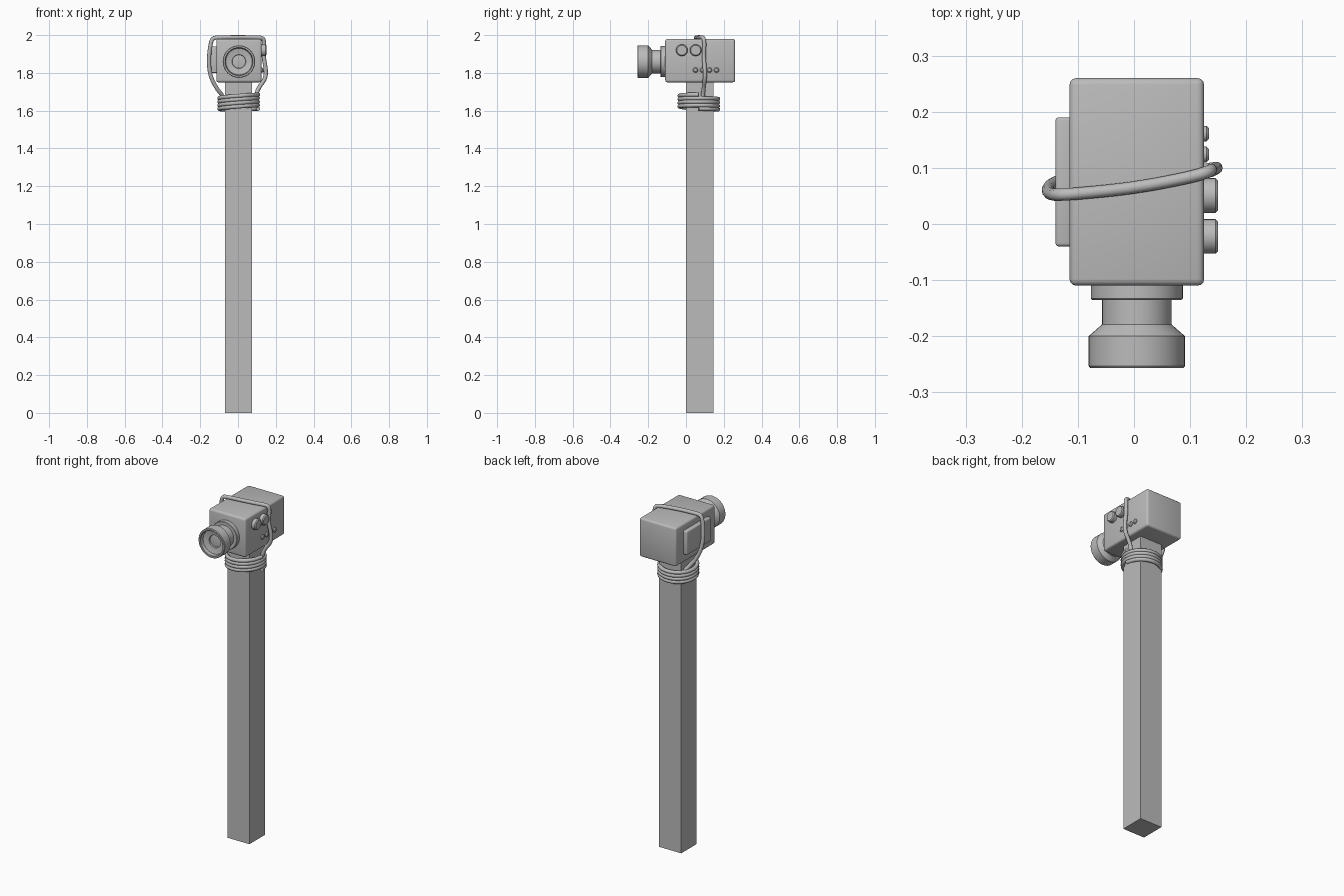
import bpy, bmesh, math
from mathutils import Vector, Matrix

cube = bpy.data.objects.get("Cube")
if cube:
    bpy.data.objects.remove(cube, do_unlink=True)

grey = bpy.data.materials.new("plain grey")
grey.use_nodes = True
grey.diffuse_color = (0.5, 0.5, 0.5, 1)
grey.node_tree.nodes["Principled BSDF"].inputs["Base Color"].default_value = (0.5, 0.5, 0.5, 1)


def finish(name, bm, smooth=True):
    mesh = bpy.data.meshes.new(name)
    bmesh.ops.recalc_face_normals(bm, faces=bm.faces)
    bm.to_mesh(mesh)
    bm.free()
    mesh.materials.append(grey)
    ob = bpy.data.objects.new(name, mesh)
    bpy.context.collection.objects.link(ob)
    if smooth:
        bpy.ops.object.select_all(action="DESELECT")
        bpy.context.view_layer.objects.active = ob
        ob.select_set(True)
        bpy.ops.object.shade_smooth_by_angle(angle=math.radians(35))
    return ob


def box(name, low, high, bevel=0):
    low, high = Vector(low), Vector(high)
    bm = bmesh.new()
    bmesh.ops.create_cube(bm, size=1)
    bmesh.ops.scale(bm, vec=high - low, verts=bm.verts)
    bmesh.ops.translate(bm, vec=(low + high) / 2, verts=bm.verts)
    if bevel:
        bmesh.ops.bevel(bm, geom=bm.edges[:], offset=bevel, segments=3,
                        profile=0.5, affect="EDGES")
    finish(name, bm, bevel > 0)


def lathe(name, profile, origin, direction, steps=40):
    # Profile holds (radius, distance along the direction)
    bm = bmesh.new()
    verts = [bm.verts.new((r, 0, h)) for r, h in profile]
    edges = [bm.edges.new(pair) for pair in zip(verts, verts[1:])]
    bmesh.ops.spin(bm, geom=verts + edges, cent=(0, 0, 0), axis=(0, 0, 1),
                   angle=math.tau, steps=steps)
    bmesh.ops.remove_doubles(bm, verts=bm.verts, dist=1e-5)
    turn = Vector(direction).to_track_quat("Z", "Y").to_matrix().to_4x4()
    bm.transform(Matrix.Translation(origin) @ turn)
    finish(name, bm)


def rope(name, points, radius=0.011):
    curve = bpy.data.curves.new(name, "CURVE")
    curve.dimensions = "3D"
    curve.bevel_depth = radius
    curve.bevel_resolution = 3
    curve.resolution_u = 6
    curve.use_fill_caps = True
    spline = curve.splines.new("NURBS")
    spline.points.add(len(points) - 1)
    for p, co in zip(spline.points, points):
        p.co = (*co, 1)
    spline.order_u = 3
    spline.use_endpoint_u = True
    curve.materials.append(grey)
    ob = bpy.data.objects.new(name, curve)
    bpy.context.collection.objects.link(ob)


# Post and camera housing
box("post", (-0.07, 0, 0), (0.075, 0.145, 1.76))
box("camera_body", (-0.115, -0.11, 1.75), (0.125, 0.26, 1.98), 0.012)
box("side_panel", (-0.14, -0.04, 1.8), (-0.11, 0.19, 1.94), 0.006)

# Lens barrel with a hollow front and a raised inner ring
lathe("lens", [(0, 0), (0.082, 0), (0.082, 0.03), (0.08, 0.032), (0.062, 0.032),
               (0.062, 0.076), (0.086, 0.097), (0.086, 0.15), (0.083, 0.154),
               (0.075, 0.154), (0.072, 0.151), (0.07, 0.13), (0.04, 0.122),
               (0.037, 0.122), (0.035, 0.115), (0, 0.12)],
      (0.005, -0.103, 1.86), (0, -1, 0))


# Buttons on the left side
def button(name, y, z, radius, height):
    lathe(name, [(0, 0), (radius, 0), (radius, height - 0.005),
                 (radius - 0.005, height), (0, height)], (0.12, y, z), (1, 0, 0), 24)


for i, y in enumerate((-0.022, 0.051)):
    button(f"large_button_{i + 1}", y, 1.92, 0.031, 0.03)
for i in range(4):
    button(f"small_button_{i + 1}", 0.05 + 0.037 * i, 1.815, 0.014, 0.014)

# Rope wound around the post
turns, per_turn = 4, 16
coil = []
for i in range(turns * per_turn + 1):
    a = math.tau * i / per_turn
    z = 1.605 + 0.075 * i / (turns * per_turn) + 0.006 * math.cos(a + 0.6)
    coil.append((0.003 + 0.104 * math.cos(a), 0.068 + 0.104 * math.sin(a), z))
rope("rope_coils", coil)

# Rope loop over the housing
rope("rope_loop", [
    (-0.07, 0.12, 1.66), (-0.09, 0.1, 1.69), (-0.115, 0.085, 1.72),
    (-0.15, 0.07, 1.79), (-0.155, 0.058, 1.88), (-0.146, 0.052, 1.95),
    (-0.135, 0.052, 1.985), (-0.1, 0.054, 1.988), (0, 0.064, 1.989),
    (0.1, 0.083, 1.988), (0.136, 0.094, 1.985), (0.138, 0.098, 1.95),
    (0.134, 0.093, 1.89), (0.148, 0.1, 1.82), (0.146, 0.1, 1.77),
    (0.115, 0.095, 1.73), (0.096, 0.09, 1.69), (0.09, 0.085, 1.64)])
